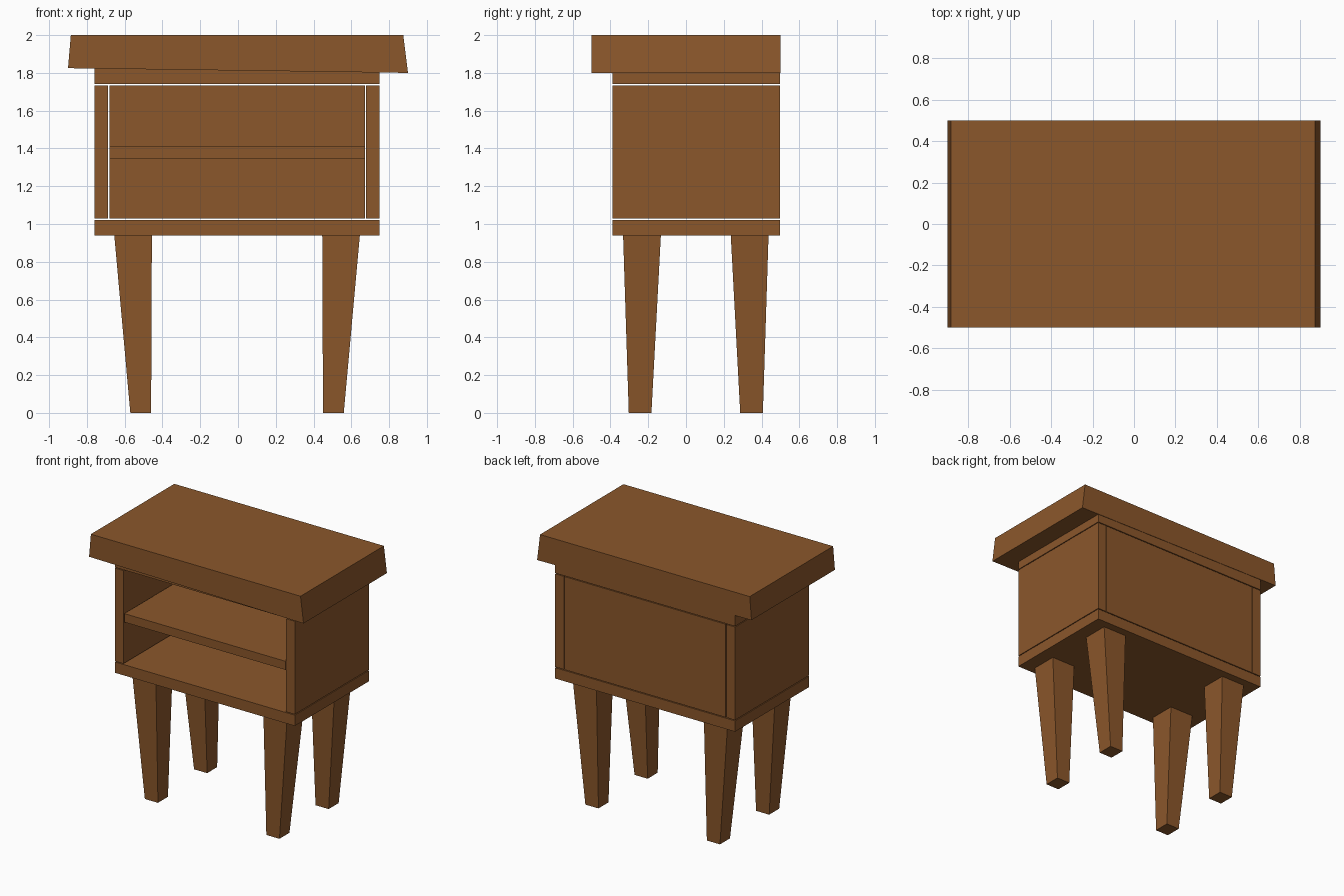
import bpy, bmesh

if "Cube" in bpy.data.objects:
    bpy.data.objects.remove(bpy.data.objects["Cube"])

wood = bpy.data.materials.new("brown wood")
wood.diffuse_color = (0.258, 0.095, 0.024, 1)
wood.use_nodes = True
wood.node_tree.nodes["Principled BSDF"].inputs["Base Color"].default_value = wood.diffuse_color

CX, CY = -0.005, 0.052      # cabinet centre lines
FRONT, BACK = -0.39, 0.497  # cabinet depth


def frustum(name, low, high, z0, z1):
    """Box whose bottom and top rectangles (x0, x1, y0, y1) may differ."""
    bm = bmesh.new()
    bmesh.ops.create_cube(bm, size=2)
    for v in bm.verts:
        r = high if v.co.z > 0 else low
        v.co = (r[1] if v.co.x > 0 else r[0],
                r[3] if v.co.y > 0 else r[2],
                z1 if v.co.z > 0 else z0)
    me = bpy.data.meshes.new(name)
    bm.to_mesh(me)
    bm.free()
    me.materials.append(wood)
    ob = bpy.data.objects.new(name, me)
    bpy.context.collection.objects.link(ob)
    return ob


def board(name, x0, x1, y0, y1, z0, z1):
    r = (x0, x1, y0, y1)
    return frustum(name, r, r, z0, z1)


# Table top: slanted ends and a slightly tilted underside
top = frustum("table_top", (-0.9, 0.9, -0.5, 0.5), (-0.885, 0.875, -0.5, 0.5), 1.80, 2.0)
for v in top.data.vertices:
    if v.co.z < 1.9 and v.co.x < 0:
        v.co.z = 1.825

# Cabinet carcass
board("upper_board", -0.76, 0.75, FRONT, BACK, 1.74, 1.825)
board("lower_board", -0.76, 0.75, FRONT, BACK, 0.94, 1.022)
board("left_side", -0.76, -0.688, FRONT, BACK, 1.028, 1.734)
board("right_side", 0.678, 0.75, FRONT, BACK, 1.028, 1.734)
board("back_panel", -0.681, 0.673, BACK - 0.07, BACK, 1.028, 1.734)
board("shelf", -0.681, 0.673, FRONT, BACK - 0.072, 1.345, 1.41)

# Four tapered legs, mirrored about the cabinet centre


def span(c, s, a, b):
    return sorted((c + s * a, c + s * b))


for sx, side in ((-1, "left"), (1, "right")):
    for sy, end in ((-1, "front"), (1, "back")):
        low = (*span(CX, sx, 0.455, 0.565), *span(CY, sy, 0.235, 0.355))
        high = (*span(CX, sx, 0.451, 0.65), *span(CY, sy, 0.185, 0.385))
        frustum(f"{end}_{side}_leg", low, high, 0.0, 0.94)
